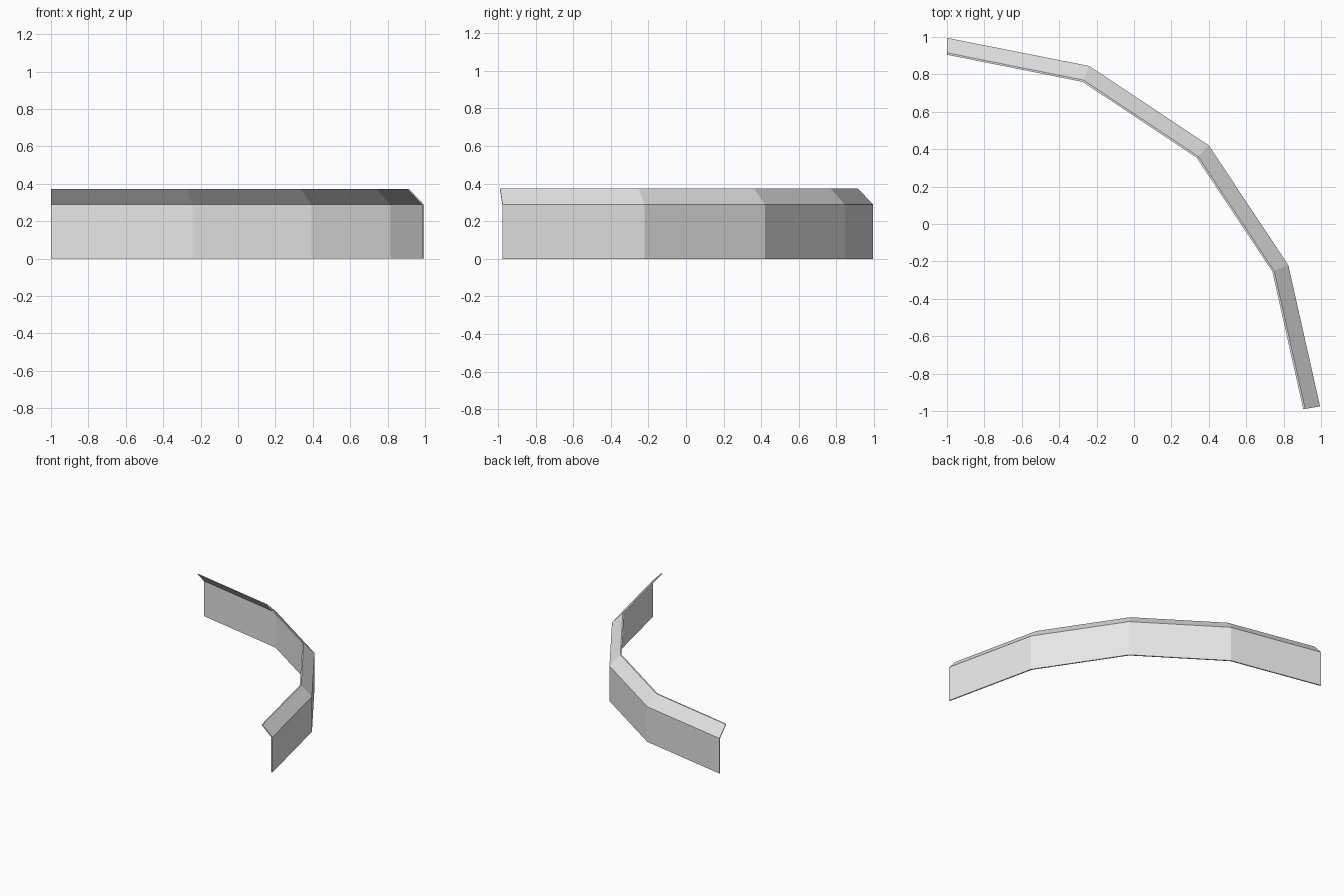
import bpy
import bmesh
from mathutils import Vector

cube = bpy.data.objects.get("Cube")
if cube:
    bpy.data.objects.remove(cube, do_unlink=True)

# Plain grey
grey = bpy.data.materials.new("light grey")
grey.use_nodes = True
colour = (0.8, 0.8, 0.8, 1)
grey.diffuse_color = colour
grey.node_tree.nodes["Principled BSDF"].inputs["Base Color"].default_value = colour

# Plan of the outer wall foot, and of the inner rim it leans towards
outer_path = [(-1, 0.995), (-0.24, 0.845), (0.4, 0.42), (0.825, -0.22), (0.995, -0.975)]
inner_path = [(-1, 0.905), (-0.275, 0.76), (0.335, 0.355), (0.74, -0.255), (0.905, -0.99)]

# Thin bent section: fraction from outer to inner path, height
section = [(0, 0), (0, 0.288), (0.89, 0.373), (1, 0.373), (0.11, 0.288), (0.11, 0)]

bm = bmesh.new()
rings = []
for outer, inner in zip(outer_path, inner_path):
    start, end = Vector(outer), Vector(inner)
    rings.append([bm.verts.new((*start.lerp(end, f), z)) for f, z in section])

# Skin between neighbouring sections
count = len(section)
for a, b in zip(rings, rings[1:]):
    for i in range(count):
        j = (i + 1) % count
        bm.faces.new((a[i], a[j], b[j], b[i]))

# End caps, split at the bend
for ring in (rings[0], rings[-1]):
    bm.faces.new([ring[i] for i in (0, 1, 4, 5)])
    bm.faces.new([ring[i] for i in (1, 2, 3, 4)])
bmesh.ops.recalc_face_normals(bm, faces=bm.faces)

mesh = bpy.data.meshes.new("curved_wall")
bm.to_mesh(mesh)
bm.free()
mesh.materials.append(grey)
wall = bpy.data.objects.new("curved_wall", mesh)
bpy.context.collection.objects.link(wall)
